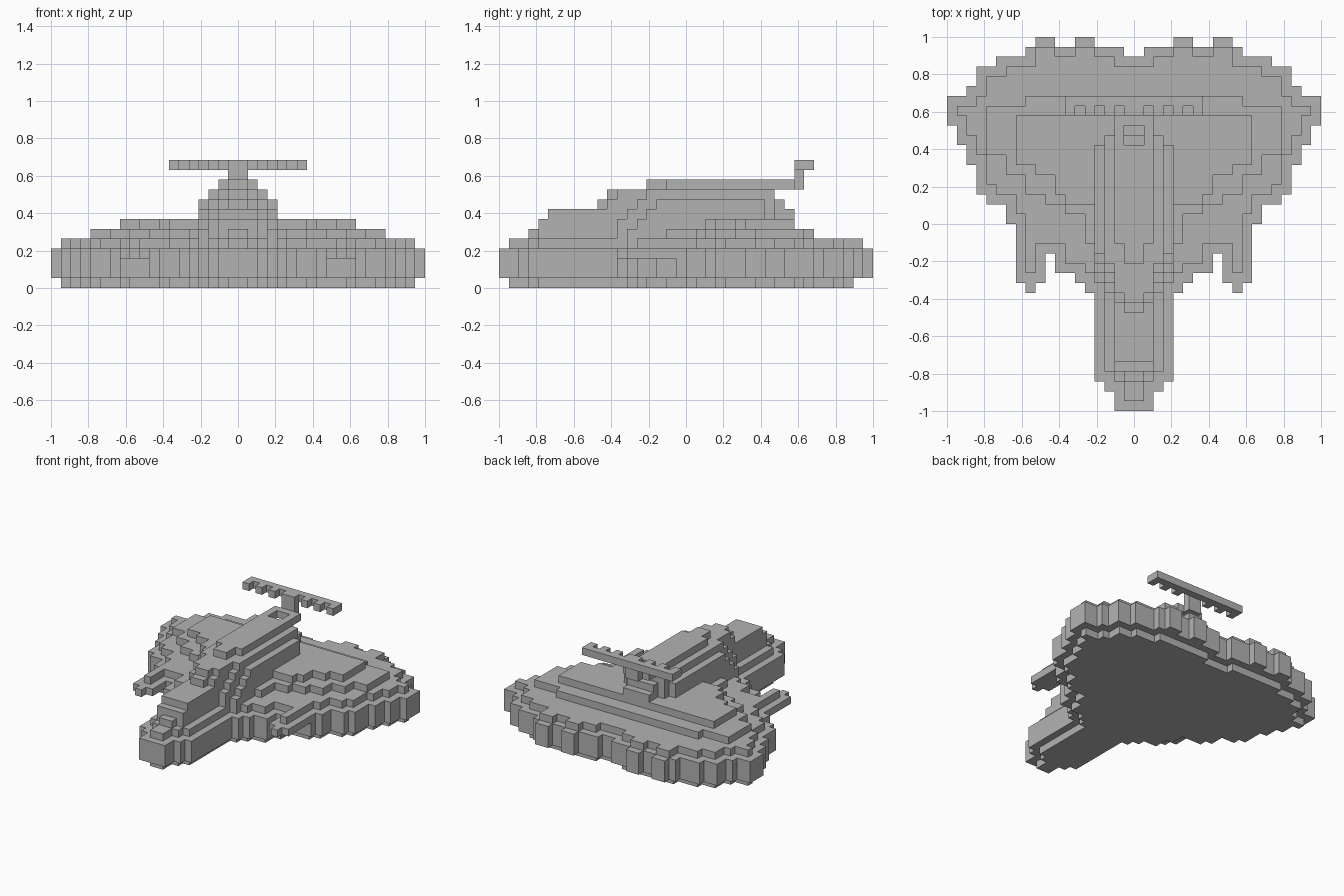
import bpy
import bmesh

cube = bpy.data.objects.get("Cube")
if cube:
    bpy.data.objects.remove(cube)

UNIT = 2 / 38  # size of one block

grey = bpy.data.materials.new("hull_grey")
grey.use_nodes = True
colour = (0.45, 0.45, 0.45, 1)
grey.diffuse_color = colour
grey.node_tree.nodes["Principled BSDF"].inputs["Base Color"].default_value = colour


def block(x0, x1, y0, y1):
    """Cells of a rectangle, mirrored across the centre line."""
    cells = {(x, y) for x in range(x0, x1) for y in range(y0, y1)}
    return cells | {(-x - 1, y) for x, y in cells}


def steps(*rows):
    """Union of centred rectangles given as half width, front, back."""
    return set().union(*(block(0, w, front, back) for w, front, back in rows))


def inset(cells):
    """Shrink a stepped outline by one block all round."""
    near = (-1, 0, 1)
    return {(x, y) for x, y in cells
            if all((x + i, y + j) in cells for i in near for j in near)}


def slab(name, cells, bottom, top):
    """Extrude a stepped outline between two block heights."""
    bm = bmesh.new()
    verts = {}

    def corner(x, y):
        if (x, y) not in verts:
            verts[x, y] = bm.verts.new((x * UNIT, y * UNIT, bottom * UNIT))
        return verts[x, y]

    for x, y in sorted(cells):
        bm.faces.new([corner(x, y), corner(x + 1, y),
                      corner(x + 1, y + 1), corner(x, y + 1)])
    result = bmesh.ops.extrude_face_region(bm, geom=bm.faces[:], use_keep_orig=True)
    raised = [g for g in result["geom"] if isinstance(g, bmesh.types.BMVert)]
    bmesh.ops.translate(bm, verts=raised, vec=(0, 0, (top - bottom) * UNIT))
    bmesh.ops.recalc_face_normals(bm, faces=bm.faces[:])
    bmesh.ops.dissolve_limit(bm, angle_limit=0.02, verts=bm.verts[:], edges=bm.edges[:])
    mesh = bpy.data.meshes.new(name)
    bm.to_mesh(mesh)
    bm.free()
    mesh.materials.append(grey)
    obj = bpy.data.objects.new(name, mesh)
    bpy.context.collection.objects.link(obj)


# Main hull outline, engines and side prongs
hull = steps((2, -19, 17), (3, -17, 17), (4, -16, 17), (5, -7, 17), (6, -6, 17),
             (8, -5, 17), (9, -3, 17), (12, -1, 17), (13, 0, 17), (14, 2, 17),
             (15, 2, 16), (16, 3, 16), (17, 6, 14), (18, 8, 13), (19, 10, 13))
hull |= block(1, 11, 17, 18)
engines = block(4, 6, 18, 19) | block(8, 10, 18, 19)
engine_caps = block(4, 6, 17, 18) | block(8, 10, 17, 18)
prongs = block(9, 12, -6, -1) | block(10, 11, -7, -6)

slab("keel", inset(hull), 0, 1)
slab("hull", hull, 1, 4)
slab("engines", engines, 1, 4)
slab("prongs", prongs, 3, 4)
slab("deck", inset(hull | prongs) | engine_caps, 4, 5)

# Stepped wing tops
slab("lower_wing", steps((1, -16, 13), (2, -15, 13), (3, -7, 13), (4, -6, 13),
                         (5, -2, 13), (7, 1, 13), (9, 2, 13), (11, 3, 13),
                         (13, 5, 12), (15, 7, 12)), 5, 6)
slab("upper_wing", steps((2, -15, 11), (3, -7, 9), (4, -5, 9), (7, 2, 9),
                         (8, 3, 10), (9, 5, 10), (10, 5, 11), (12, 6, 11)), 6, 7)

# Central spine
slab("spine_base", steps((2, -14, 11), (3, -6, 9), (4, -4, 8)), 7, 8)
slab("spine_middle", steps((1, -9, 10), (2, -8, 10), (3, -5, 9), (4, -3, 8)), 8, 9)
slab("spine_upper", steps((1, -8, 9), (2, -7, 9), (3, -4, 9)), 9, 10)
slab("spine_roof", steps((1, -4, 11), (2, -2, 11)) - block(0, 1, 8, 10), 10, 11)

# Mast and toothed bar
slab("mast", block(0, 1, 11, 12), 10, 12)
bar = block(0, 7, 12, 13) | block(0, 1, 11, 12)
for x in (2, 4, 6):
    bar |= block(x, x + 1, 11, 12)
slab("mast_bar", bar, 12, 13)
